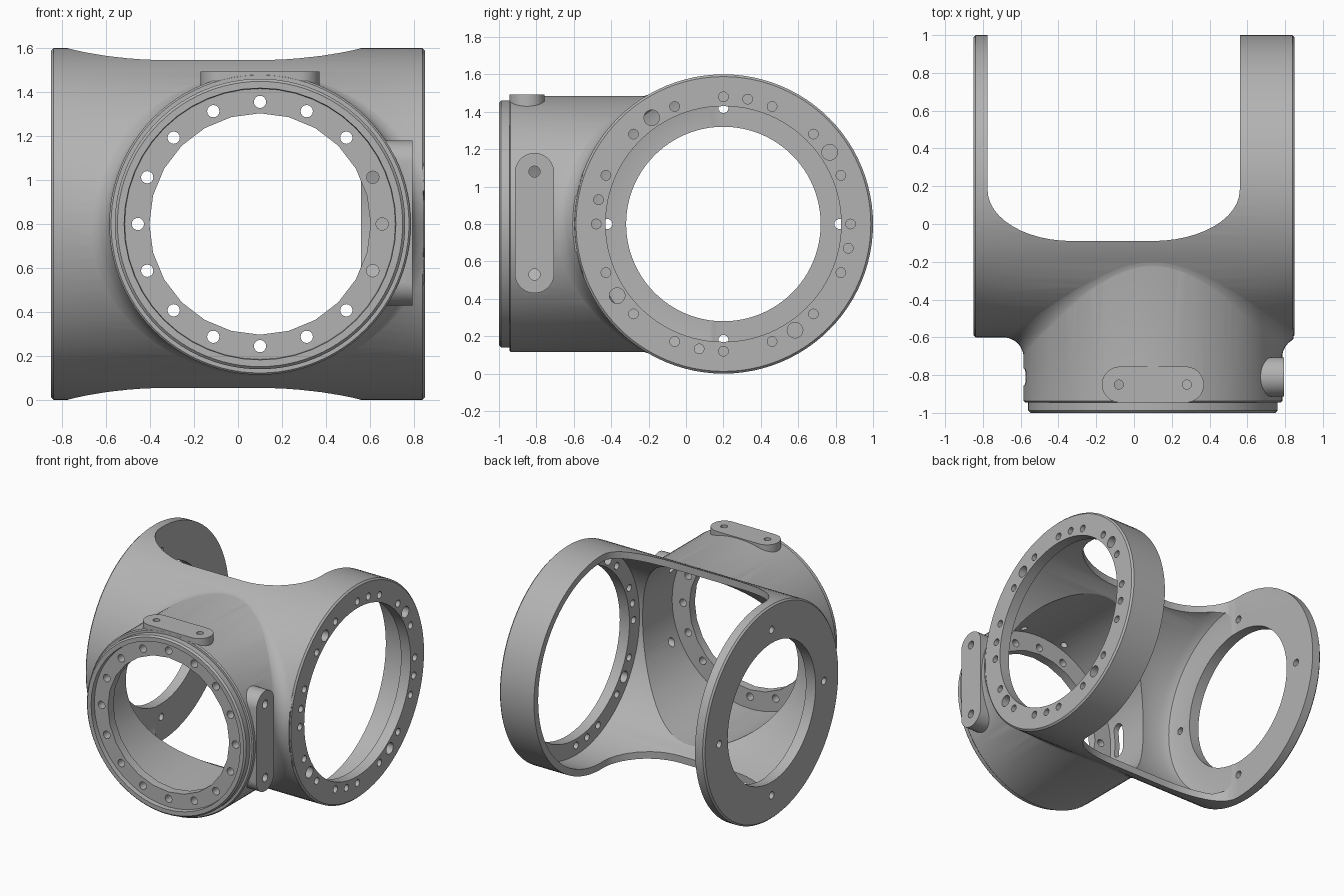
import bpy, bmesh
from math import sin, cos, tan, pi, atan2, sqrt, radians

if "Cube" in bpy.data.objects:
    bpy.data.objects.remove(bpy.data.objects["Cube"])

metal = bpy.data.materials.new("cast_grey")
metal.use_nodes = True
GREY = (0.45, 0.45, 0.45, 1)
metal.diffuse_color = GREY
metal.node_tree.nodes["Principled BSDF"].inputs["Base Color"].default_value = GREY

CY, CZ, R = 0.2, 0.8, 0.8      # cross barrel axis and radius
PX, PR = 0.1, 0.685            # front pipe axis and radius
SEG = 96


def circle(cu, cv, r, n=SEG):
    return [(cu + r * cos(2 * pi * i / n), cv + r * sin(2 * pi * i / n)) for i in range(n)]


def stadium(cu, cv, half_len, half_wid, upright):
    pts = []
    for i in range(32):
        a = 2 * pi * (i + 0.5) / 32
        shift = half_len - half_wid
        along = half_wid * cos(a) + (shift if cos(a) > 0 else -shift)
        across = half_wid * sin(a)
        pts.append((cu - across, cv + along) if upright else (cu + along, cv + across))
    return pts


def loft(bm, sections, axis):
    """Closed solid through (height, outline) sections along an axis."""
    place = {"x": lambda u, v, h: (h, u, v),
             "y": lambda u, v, h: (u, h, v),
             "z": lambda u, v, h: (u, v, h)}[axis]
    rings = [[bm.verts.new(place(u, v, h)) for u, v in pts] for h, pts in sections]
    for a, b in zip(rings, rings[1:]):
        n = len(a)
        for i in range(n):
            bm.faces.new((a[i], a[(i + 1) % n], b[(i + 1) % n], b[i]))
    bm.faces.new(rings[0])
    bm.faces.new(rings[-1])


def finish(name, bm):
    bmesh.ops.recalc_face_normals(bm, faces=bm.faces)
    mesh = bpy.data.meshes.new(name)
    bm.to_mesh(mesh)
    bm.free()
    mesh.materials.append(metal)
    ob = bpy.data.objects.new(name, mesh)
    bpy.context.collection.objects.link(ob)
    return ob


def solid(name, axis, *section_lists):
    bm = bmesh.new()
    for sections in section_lists:
        loft(bm, sections, axis)
    return finish(name, bm)


def turned(name, axis, cu, cv, profile, n=SEG):
    return solid(name, axis, [(h, circle(cu, cv, r, n)) for r, h in profile])


def bolt_ring(cu, cv, r, angles, hole_r, h0, h1):
    out = []
    for a in angles:
        pts = circle(cu + r * cos(radians(a)), cv + r * sin(radians(a)), hole_r, 16)
        out.append([(h0, pts), (h1, pts)])
    return out


def combine(target, tool, op):
    tool.hide_render = True
    mod = target.modifiers.new(tool.name, "BOOLEAN")
    mod.operation, mod.solver, mod.object = op, "EXACT", tool
    bpy.ops.object.select_all(action="DESELECT")
    bpy.context.view_layer.objects.active = target
    target.select_set(True)
    bpy.ops.object.modifier_apply(modifier=mod.name)
    bpy.data.objects.remove(tool)


def barrel_y(rho, s):
    return CY - sqrt(R * R - (rho * s) ** 2)


# Rounded blend where the pipe meets the barrel
def blend_collar(fillet=0.13, steps=8):
    bm = bmesh.new()
    rings = []
    for i in range(SEG):
        a = 2 * pi * i / SEG
        s = sin(a)
        y0 = barrel_y(PR, s)
        turn = atan2(1, PR * s * s / (CY - y0))
        t = fillet * tan(turn / 2)
        rho = PR + t * sin(turn)
        p0, p1, p2 = (PR - 0.004, y0 - t), (PR - 0.002, y0), (rho, barrel_y(rho, s) + 0.004)
        section = [(PR - 0.03, y0 + 0.03)]
        for k in range(steps + 1):
            q = k / steps
            section.append(tuple((1 - q) ** 2 * u + 2 * q * (1 - q) * v + q * q * w
                                 for u, v, w in zip(p0, p1, p2)))
        rings.append([bm.verts.new((min(PX + r * cos(a), 0.845), y, CZ + r * s))
                      for r, y in section])
    for i in range(SEG):
        a, b = rings[i], rings[(i + 1) % SEG]
        n = len(a)
        for k in range(n):
            bm.faces.new((a[k], a[(k + 1) % n], b[(k + 1) % n], b[k]))
    return finish("blend_collar", bm)


# Cross barrel, front pipe and mounting lugs
housing = turned("housing", "x", CY, CZ,
                 [(R - 0.012, -0.85), (R, -0.838), (R, 0.838), (R - 0.012, 0.85)])
pipe = turned("front_pipe", "y", PX, CZ,
              [(0.648, -1), (0.66, -0.988), (0.66, -0.945), (0.677, -0.945),
               (PR, -0.937), (PR, -0.1)])
top_outline = stadium(PX, -0.85, 0.27, 0.095, False)
side_outline = stadium(-0.81, 0.805, 0.375, 0.105, True)
top_lug = solid("top_lug", "z", [(1.3, top_outline), (1.492, top_outline)])
side_lug = solid("side_lug", "x", [(0.6, side_outline), (0.793, side_outline)])
for part in (pipe, blend_collar(), top_lug, side_lug):
    combine(housing, part, "UNION")

# Hollow interior, with a thin end plate on one side and a flange on the other
combine(housing, turned("barrel_cavity", "x", CY, CZ,
        [(0.52, -1), (0.52, -0.77), (0.67, -0.77), (0.72, -0.75), (0.75, -0.69),
         (0.75, 0.77), (0.63, 0.77), (0.63, 1)]), "DIFFERENCE")
combine(housing, turned("pipe_recess", "y", PX, CZ, [(0.625, -1.1), (0.615, -0.965)], 48),
        "DIFFERENCE")
combine(housing, turned("pipe_bore", "y", PX, CZ, [(0.503, -1.1), (0.503, -0.85)], 24),
        "DIFFERENCE")
combine(housing, turned("pipe_cavity", "y", PX, CZ, [(0.645, -0.9), (0.645, 0)]), "DIFFERENCE")

# Open back with swept corners
gap = [(-0.775, 1.3)]
for i in range(13):
    a = pi / 2 * i / 12
    gap.append((-0.33 - 0.445 * cos(a), 0.18 - 0.27 * sin(a)))
for i in range(13):
    a = pi / 2 * i / 12
    gap.append((PX + 0.46 * sin(a), 0.18 - 0.27 * cos(a)))
gap.append((0.56, 1.3))
combine(housing, solid("back_gap", "z", [(-0.2, gap), (1.8, gap)]), "DIFFERENCE")

# Bolt holes, lug holes and the side slot
step = 22.5
flange = bolt_ring(CY, CZ, 0.68, [i * step for i in range(16)], 0.026, 0.72, 0.9)
flange += bolt_ring(CY, CZ, 0.68, [79 + 90 * i for i in range(4)], 0.026, 0.72, 0.9)
flange += bolt_ring(CY, CZ, 0.685, [34 + 90 * i for i in range(4)], 0.042, 0.72, 0.9)
plate = bolt_ring(CY, CZ, 0.62, [0, 90, 180, 270], 0.027, -0.9, -0.7)
slot = stadium(-0.81, 0.81, 0.13, 0.045, True)
lug = [[(0.62, pts), (0.9, pts)] for pts in
       (circle(-0.81, z, 0.03, 16) for z in (0.53, 1.08))]
combine(housing, solid("side_holes", "x", *flange, *plate, *lug,
                       [(-0.7, slot), (-0.45, slot)]), "DIFFERENCE")
combine(housing, solid("front_holes", "y",
                       *bolt_ring(PX, CZ, 0.555, [i * step for i in range(16)],
                                  0.028, -1.1, -0.85)), "DIFFERENCE")
combine(housing, solid("top_holes", "z", *[[(1.38, pts), (1.6, pts)] for pts in
        (circle(x, -0.85, 0.024, 16) for x in (-0.08, 0.28))]), "DIFFERENCE")

bpy.ops.object.select_all(action="DESELECT")
bpy.context.view_layer.objects.active = housing
housing.select_set(True)
bpy.ops.object.shade_smooth_by_angle(angle=radians(28))
